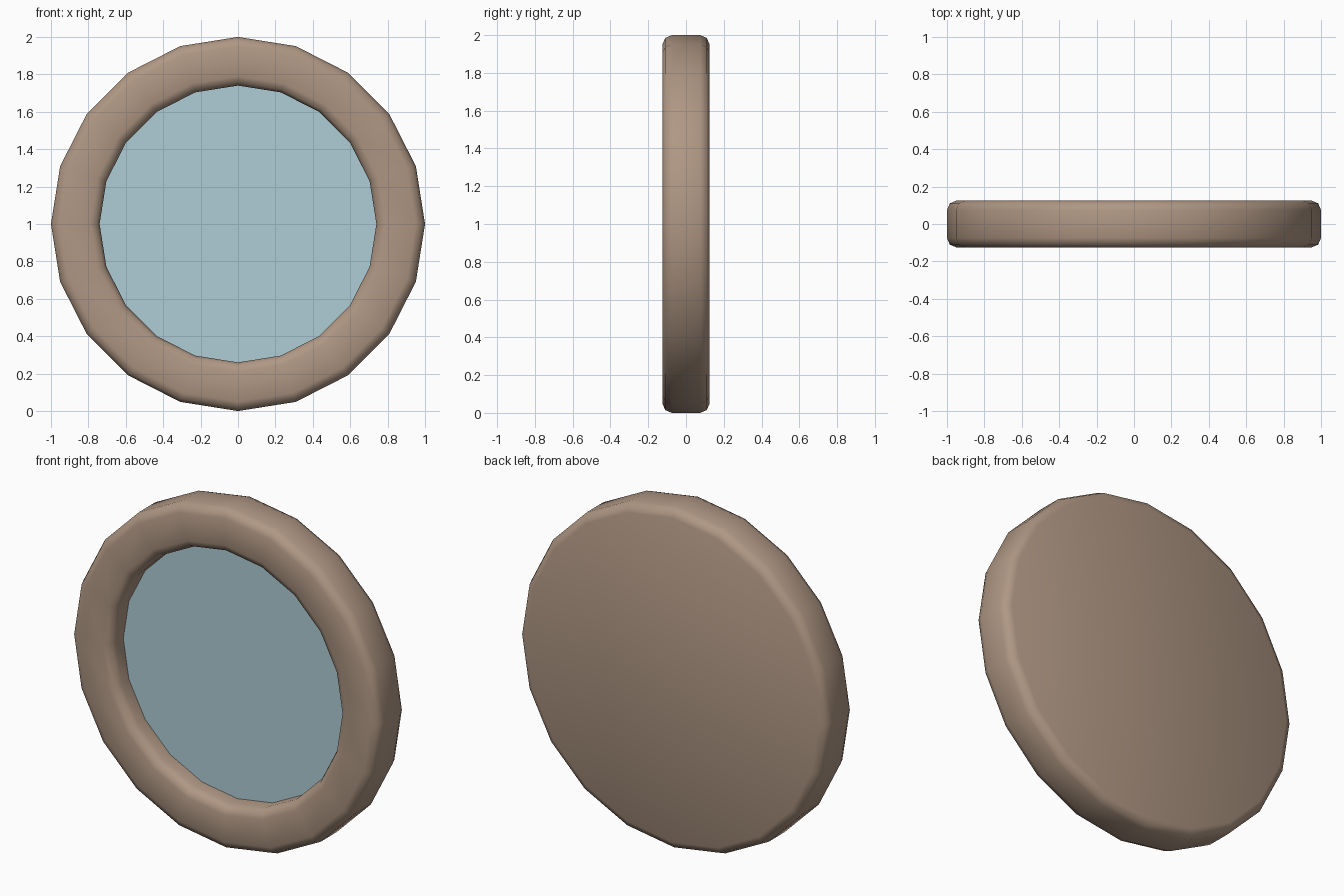
import bpy, bmesh, math

if "Cube" in bpy.data.objects:
    bpy.data.objects.remove(bpy.data.objects["Cube"])

SIDES = 20
CENTRE_Z = 1.0
GLASS_R, GLASS_Y = 0.74, -0.005


def material(name, rgb):
    m = bpy.data.materials.new(name)
    m.diffuse_color = (*rgb, 1.0)
    m.use_nodes = True
    m.node_tree.nodes["Principled BSDF"].inputs["Base Color"].default_value = m.diffuse_color
    return m


def ring(bm, r, y):
    """One loop of vertices around the y axis."""
    return [bm.verts.new((r * math.sin(2 * math.pi * i / SIDES), y,
                          CENTRE_Z + r * math.cos(2 * math.pi * i / SIDES)))
            for i in range(SIDES)]


def lathe(name, profile, mat):
    """Spin (radius, y) points around the y axis and cap the last loop."""
    bm = bmesh.new()
    loops = [ring(bm, r, y) for r, y in profile]
    for a, b in zip(loops, loops[1:]):
        for i in range(SIDES):
            j = (i + 1) % SIDES
            bm.faces.new((a[i], a[j], b[j], b[i]))
    cap = bm.faces.new(loops[-1])
    bm.normal_update()
    # Make the faces point outward, judged by the cap
    want = 1 if profile[-1][1] > 0 else -1
    if cap.normal.y * want < 0:
        bmesh.ops.reverse_faces(bm, faces=bm.faces[:])
    me = bpy.data.meshes.new(name)
    bm.to_mesh(me)
    bm.free()
    me.materials.append(mat)
    ob = bpy.data.objects.new(name, me)
    bpy.context.collection.objects.link(ob)
    return ob


frame_mat = material("warm brown frame", (0.43, 0.31, 0.23))
glass_mat = material("pale blue glass", (0.425, 0.605, 0.665))

# Rounded frame with a solid back, from the recess wall round to the back
frame_profile = [
    (GLASS_R, GLASS_Y), (GLASS_R, -0.075), (0.755, -0.11), (0.79, -0.125),
    (0.95, -0.125), (0.985, -0.11), (1.0, -0.075),
    (1.0, 0.075), (0.985, 0.11), (0.95, 0.125),
]
frame = lathe("mirror_frame", frame_profile, frame_mat)
for p in frame.data.polygons:
    p.use_smooth = True

# Flat glass set into the recess
lathe("mirror_glass", [(GLASS_R, GLASS_Y)], glass_mat)
